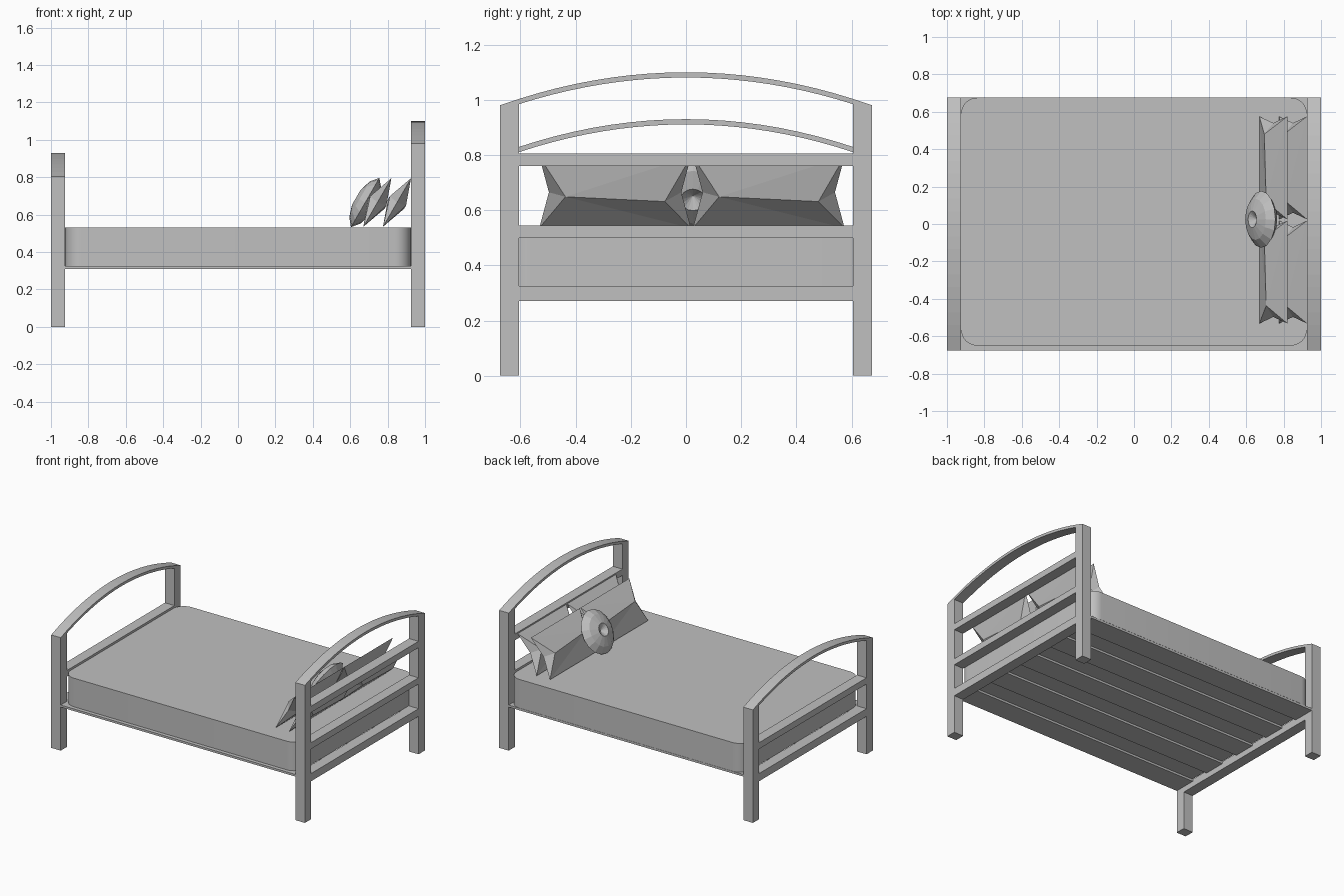
import bpy, bmesh, math
from mathutils import Vector

if "Cube" in bpy.data.objects:
    bpy.data.objects.remove(bpy.data.objects["Cube"], do_unlink=True)

grey = bpy.data.materials.new("light_grey")
grey.use_nodes = True
colour = (0.53, 0.53, 0.53, 1)
grey.diffuse_color = colour
grey.node_tree.nodes["Principled BSDF"].inputs["Base Color"].default_value = colour


def finish(name, bm):
    bmesh.ops.recalc_face_normals(bm, faces=bm.faces)
    mesh = bpy.data.meshes.new(name)
    bm.to_mesh(mesh)
    bm.free()
    mesh.materials.append(grey)
    obj = bpy.data.objects.new(name, mesh)
    bpy.context.collection.objects.link(obj)
    return obj


def box_mesh(x0, x1, y0, y1, z0, z1):
    bm = bmesh.new()
    bmesh.ops.create_cube(bm, size=1)
    for v in bm.verts:
        v.co = Vector(((x0 + x1) / 2 + v.co.x * (x1 - x0),
                       (y0 + y1) / 2 + v.co.y * (y1 - y0),
                       (z0 + z1) / 2 + v.co.z * (z1 - z0)))
    return bm


def box(name, *size):
    return finish(name, box_mesh(*size))


OUT, INN = 0.675, 0.605


# Posts and arch of one bed end, extruded from a single outline
def end_frame(name, x0, x1, shoulder, crown, steps=20):
    def arc(y, drop):
        return crown - drop - (crown - shoulder) * (y / OUT) ** 2
    ts = [2 * i / steps - 1 for i in range(steps + 1)]
    outline = [(-OUT, 0)] + [(t * OUT, arc(t * OUT, 0)) for t in ts] + [(OUT, 0), (INN, 0)]
    outline += [(-t * INN, arc(t * INN, 0.019)) for t in ts] + [(-INN, 0)]
    bm = bmesh.new()
    face = bm.faces.new([bm.verts.new((x0, y, z)) for y, z in outline])
    new = bmesh.ops.extrude_face_region(bm, geom=[face])["geom"]
    bmesh.ops.translate(bm, vec=(x1 - x0, 0, 0),
                        verts=[g for g in new if isinstance(g, bmesh.types.BMVert)])
    finish(name, bm)


end_frame("headboard_frame", 0.925, 1.0, 0.98, 1.10)
end_frame("footboard_frame", -1.0, -0.925, 0.805, 0.93)

# Cross bars between the posts
for name, x0, x1 in (("headboard", 0.925, 1.0), ("footboard", -1.0, -0.925)):
    box(name + "_lower_bar", x0, x1, -INN, INN, 0.27, 0.325)
    box(name + "_middle_bar", x0, x1, -INN, INN, 0.5, 0.545)
box("headboard_upper_bar", 0.925, 1.0, -INN, INN, 0.76, 0.805)

# Slats running the length of the bed
WIDTH, COUNT = 0.16, 5
for i in range(COUNT):
    y = -OUT + i * (2 * OUT - WIDTH) / (COUNT - 1)
    box(f"slat_{i + 1}", -0.925, 0.925, y, y + WIDTH, 0.31, 0.325)

# Mattress with rounded upright corners
bm = box_mesh(-0.924, 0.924, -0.65, 0.675, 0.326, 0.53)
upright = [e for e in bm.edges if abs(e.verts[0].co.z - e.verts[1].co.z) > 0.1]
bmesh.ops.bevel(bm, geom=upright, offset=0.085, segments=8, profile=0.5, affect='EDGES')
mattress = finish("mattress", bm)
bpy.context.view_layer.objects.active = mattress
mattress.select_set(True)
bpy.ops.object.shade_smooth_by_angle(angle=math.radians(30))
mattress.select_set(False)

# Leaning directions shared by the pillows and cushion
SIDE = Vector((0, 1, 0))
UP = Vector((0.5, 0, 0.866))
NORMAL = Vector((-0.866, 0, 0.5))


# Faceted pillow: pinched short sides and a puffed ridge on both faces
def pillow(name, centre):
    bm = bmesh.new()

    def vert(u, v, w):
        return bm.verts.new(Vector(centre) + SIDE * u + UP * v + NORMAL * w)
    hu, hv = 0.275, 0.15
    bl, br = vert(-hu, -hv, 0), vert(hu, -hv, 0)
    tl, tr = vert(-hu, hv, 0), vert(hu, hv, 0)
    ml, mr = vert(-hu + 0.035, 0, 0), vert(hu - 0.035, 0, 0)
    for s in (-1, 1):
        rl, rr = vert(-0.18, 0.01, s * 0.05), vert(0.18, -0.01, s * 0.05)
        for f in ((bl, br, rl), (br, rr, rl), (tl, rl, tr), (rl, rr, tr),
                  (bl, rl, ml), (ml, rl, tl), (br, mr, rr), (mr, tr, rr)):
            bm.faces.new(f)
    finish(name, bm)


for row, x in (("back", 0.85), ("front", 0.745)):
    for side, y in (("right", -0.257), ("left", 0.3)):
        pillow(f"{row}_pillow_{side}", (x, y, 0.665))

# Round cushion with a dimpled middle
bm = bmesh.new()
SEG = 16
centre = Vector((0.68, 0.025, 0.665))


def ring(radius, w):
    angles = [2 * math.pi * i / SEG for i in range(SEG)]
    return [bm.verts.new(centre + SIDE * radius * math.cos(a) + UP * radius * math.sin(a)
                         + NORMAL * w) for a in angles]


rim = ring(0.152, 0)
for s in (-1, 1):
    rings = [rim, ring(0.11, s * 0.035), ring(0.045, s * 0.055)]
    hub = bm.verts.new(centre + NORMAL * s * 0.025)
    for i in range(SEG):
        j = (i + 1) % SEG
        for a, b in zip(rings, rings[1:]):
            bm.faces.new((a[i], a[j], b[j], b[i]))
        bm.faces.new((rings[-1][i], rings[-1][j], hub))
finish("round_cushion", bm)
